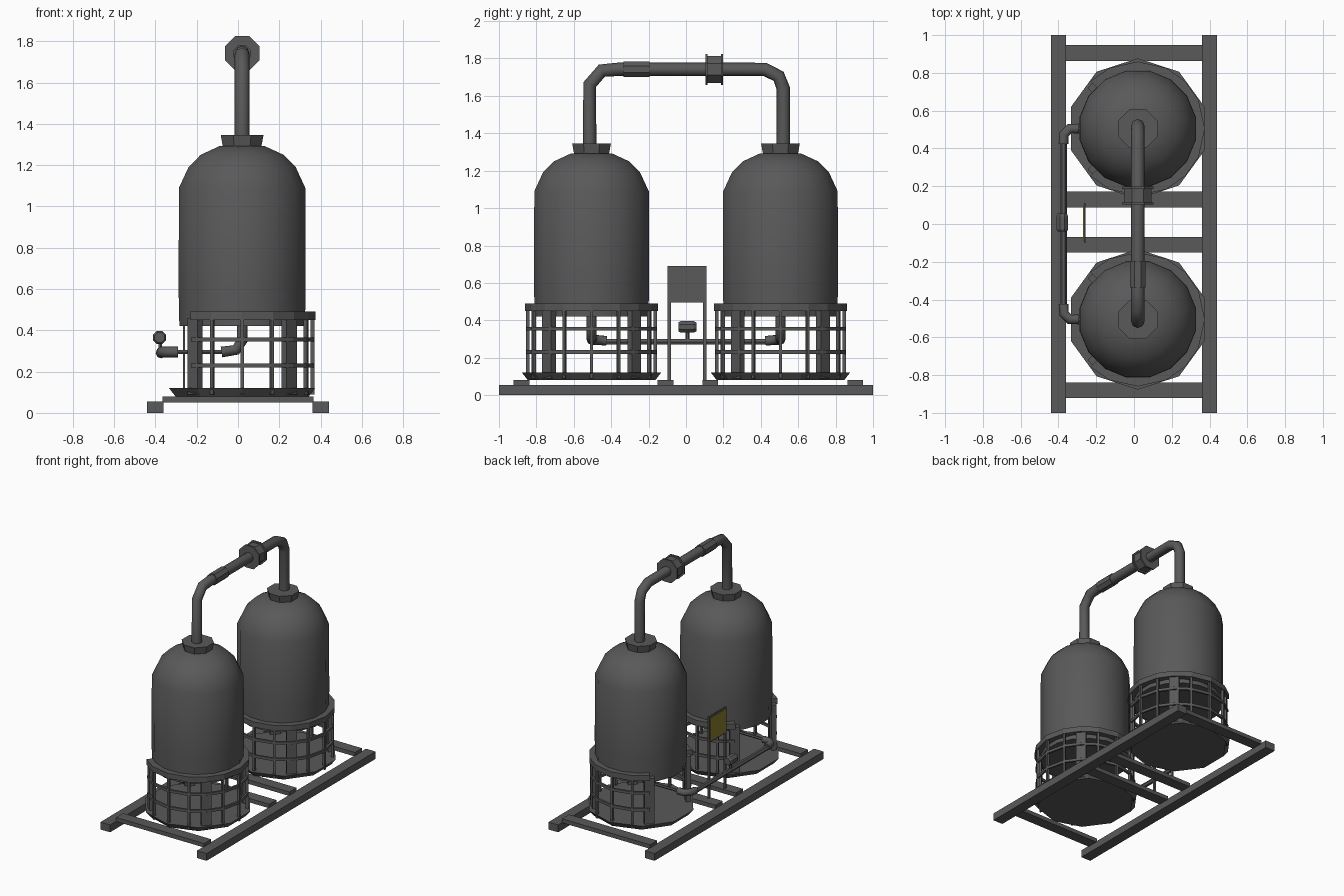
import bpy, bmesh, math
from mathutils import Vector, Matrix

if "Cube" in bpy.data.objects:
    bpy.data.objects.remove(bpy.data.objects["Cube"])

CX = 0.02  # tank axis is slightly right of the frame centre


def material(name, rgb):
    m = bpy.data.materials.new(name)
    m.diffuse_color = (*rgb, 1)
    m.use_nodes = True
    m.node_tree.nodes["Principled BSDF"].inputs["Base Color"].default_value = m.diffuse_color
    return m


GREY = material("dark_grey", (0.1, 0.1, 0.102))
YELLOW = material("dull_yellow", (0.24, 0.2, 0.025))


def finish(name, bm, mat=GREY, smooth=None):
    bmesh.ops.recalc_face_normals(bm, faces=bm.faces)
    me = bpy.data.meshes.new(name)
    bm.to_mesh(me)
    bm.free()
    ob = bpy.data.objects.new(name, me)
    bpy.context.collection.objects.link(ob)
    me.materials.append(mat)
    if smooth:
        bpy.ops.object.select_all(action='DESELECT')
        ob.select_set(True)
        bpy.context.view_layer.objects.active = ob
        bpy.ops.object.shade_smooth_by_angle(angle=math.radians(smooth))
    return ob


def add_box(bm, lo, hi, spin=0.0, origin=(0, 0, 0)):
    lo, hi = Vector(lo), Vector(hi)
    mat = (Matrix.Translation(origin) @ Matrix.Rotation(spin, 4, 'Z')
           @ Matrix.Translation((lo + hi) / 2) @ Matrix.Diagonal((*(hi - lo), 1)))
    bmesh.ops.create_cube(bm, size=1, matrix=mat)


def box(name, lo, hi, mat=GREY):
    bm = bmesh.new()
    add_box(bm, lo, hi)
    return finish(name, bm, mat)


def lathe(name, profile, loc, sides, axis='Z', smooth=None):
    """Closed turned solid from (radius, height) points."""
    bm = bmesh.new()
    rings = []
    for r, h in profile:
        rings.append([bm.verts.new((r * math.cos(a), r * math.sin(a), h))
                      for a in (2 * math.pi * (i + 0.5) / sides for i in range(sides))])
    for a, b in zip(rings, rings[1:]):
        for i in range(sides):
            j = (i + 1) % sides
            bm.faces.new((a[i], a[j], b[j], b[i]))
    bm.faces.new(rings[0])
    bm.faces.new(rings[-1])
    if axis == 'Y':
        bm.transform(Matrix.Rotation(-math.pi / 2, 4, 'X'))
    bm.transform(Matrix.Translation(loc))
    return finish(name, bm, smooth=smooth)


def pipe(name, pts, r, res=2):
    cu = bpy.data.curves.new(name, 'CURVE')
    cu.dimensions = '3D'
    cu.bevel_depth, cu.bevel_resolution, cu.use_fill_caps = r, res, True
    sp = cu.splines.new('POLY')
    sp.points.add(len(pts) - 1)
    for p, co in zip(sp.points, pts):
        p.co = (*co, 1)
    ob = bpy.data.objects.new(name, cu)
    bpy.context.collection.objects.link(ob)
    cu.materials.append(GREY)
    bpy.ops.object.select_all(action='DESELECT')
    ob.select_set(True)
    bpy.context.view_layer.objects.active = ob
    bpy.ops.object.convert(target='MESH')
    bpy.ops.object.shade_smooth_by_angle(angle=math.radians(50))


THIN = [0, 25, -25, 65, -65, 90, -90, 115, -115]
LEGS = [45, -45, 135, -135]
ARC = sorted(THIN + LEGS)  # cage is open on the -x side


def add_arc(bm, r0, r1, z0, z1, origin):
    """Rectangular hoop following the cage angles."""
    rows = []
    for d in ARC:
        a = math.radians(d)
        rows.append([bm.verts.new((origin[0] + r * math.cos(a), origin[1] + r * math.sin(a), z))
                     for r, z in ((r0, z0), (r1, z0), (r1, z1), (r0, z1))])
    for a, b in zip(rows, rows[1:]):
        for i in range(4):
            j = (i + 1) % 4
            bm.faces.new((a[i], a[j], b[j], b[i]))
    bm.faces.new(rows[0])
    bm.faces.new(rows[-1])


# Base frame
for side, x in (("left", -0.40), ("right", 0.40)):
    box(f"{side}_rail", (x - 0.04, -1, 0), (x + 0.04, 1, 0.055))
for i, y in enumerate((-0.88, -0.11, 0.13, 0.905)):
    box(f"cross_beam_{i + 1}", (-0.365, y - 0.042, 0.05), (0.365, y + 0.042, 0.08))

# Two tanks with their cages
for tag, cy in (("front", -0.505), ("back", 0.505)):
    o = (CX, cy, 0)
    lathe(f"{tag}_tank", [(0.31, 0.42), (0.314, 0.6), (0.312, 1.09), (0.265, 1.19),
                          (0.205, 1.25), (0.11, 1.293)], o, 16, smooth=40)
    lathe(f"{tag}_neck", [(0.10, 1.285), (0.112, 1.345)], o, 8)
    lathe(f"{tag}_floor_disc", [(0.34, 0.08), (0.372, 0.12)], o, 10)

    bm = bmesh.new()
    add_arc(bm, 0.30, 0.355, 0.45, 0.49, o)
    for z in (0.23, 0.355):
        add_arc(bm, 0.335, 0.35, z - 0.01, z + 0.01, o)
    finish(f"{tag}_cage_hoops", bm)

    bm = bmesh.new()
    for d in THIN:
        add_box(bm, (0.332, -0.008, 0.09), (0.35, 0.008, 0.46), math.radians(d), o)
    for d in LEGS:
        add_box(bm, (0.305, -0.035, 0.09), (0.34, 0.035, 0.46), math.radians(d), o)
    finish(f"{tag}_cage_posts", bm)

    # Outlet elbow under the tank, thin link and side elbow
    s = 1 if cy > 0 else -1
    pipe(f"{tag}_outlet_elbow", [(CX, cy, 0.42), (CX, cy, 0.35),
                                 (-0.01, cy, 0.305), (-0.08, cy, 0.295)], 0.026)
    pipe(f"{tag}_outlet_link", [(-0.08, cy, 0.295), (-0.30, cy, 0.295)], 0.01, 1)
    pipe(f"{tag}_side_elbow", [(-0.29, cy, 0.295), (-0.34, cy, 0.295),
                               (-0.37, cy - s * 0.03, 0.295), (-0.373, cy - s * 0.08, 0.29)], 0.026)

# Overhead pipe joining the tanks
pipe("overhead_pipe", [(CX, -0.515, 1.33), (CX, -0.515, 1.66), (CX, -0.45, 1.735),
                       (CX, -0.36, 1.742), (CX, 0.42, 1.742), (CX, 0.495, 1.705),
                       (CX, 0.52, 1.64), (CX, 0.52, 1.33)], 0.036)
lathe("overhead_pipe_sleeve", [(0.044, 0), (0.044, 0.14)], (CX, -0.335, 1.742), 8, 'Y')
lathe("overhead_flange", [(0.09, 0), (0.09, 0.012), (0.078, 0.012), (0.078, 0.083),
                          (0.09, 0.083), (0.09, 0.095)], (CX, 0.103, 1.742), 8, 'Y')

# Side pipe along the left, with valve
pipe("side_pipe", [(-0.373, -0.43, 0.285), (-0.373, 0.43, 0.285)], 0.017, 1)
lathe("valve_body", [(0.026, 0), (0.034, 0.012), (0.034, 0.08), (0.026, 0.095)],
      (-0.38, -0.04, 0.365), 8, 'Y')
lathe("valve_stem", [(0.01, 0.29), (0.01, 0.35)], (-0.376, 0.008, 0), 6)

# Control panel on two posts, yellow plate on its outer face
for tag, y in (("front", -0.09), ("back", 0.10)):
    box(f"{tag}_panel_post", (-0.266, y - 0.01, 0.08), (-0.256, y + 0.01, 0.50))
box("panel_board", (-0.266, -0.1, 0.495), (-0.256, 0.11, 0.69))
box("panel_face", (-0.270, -0.088, 0.507), (-0.265, 0.098, 0.678), YELLOW)
